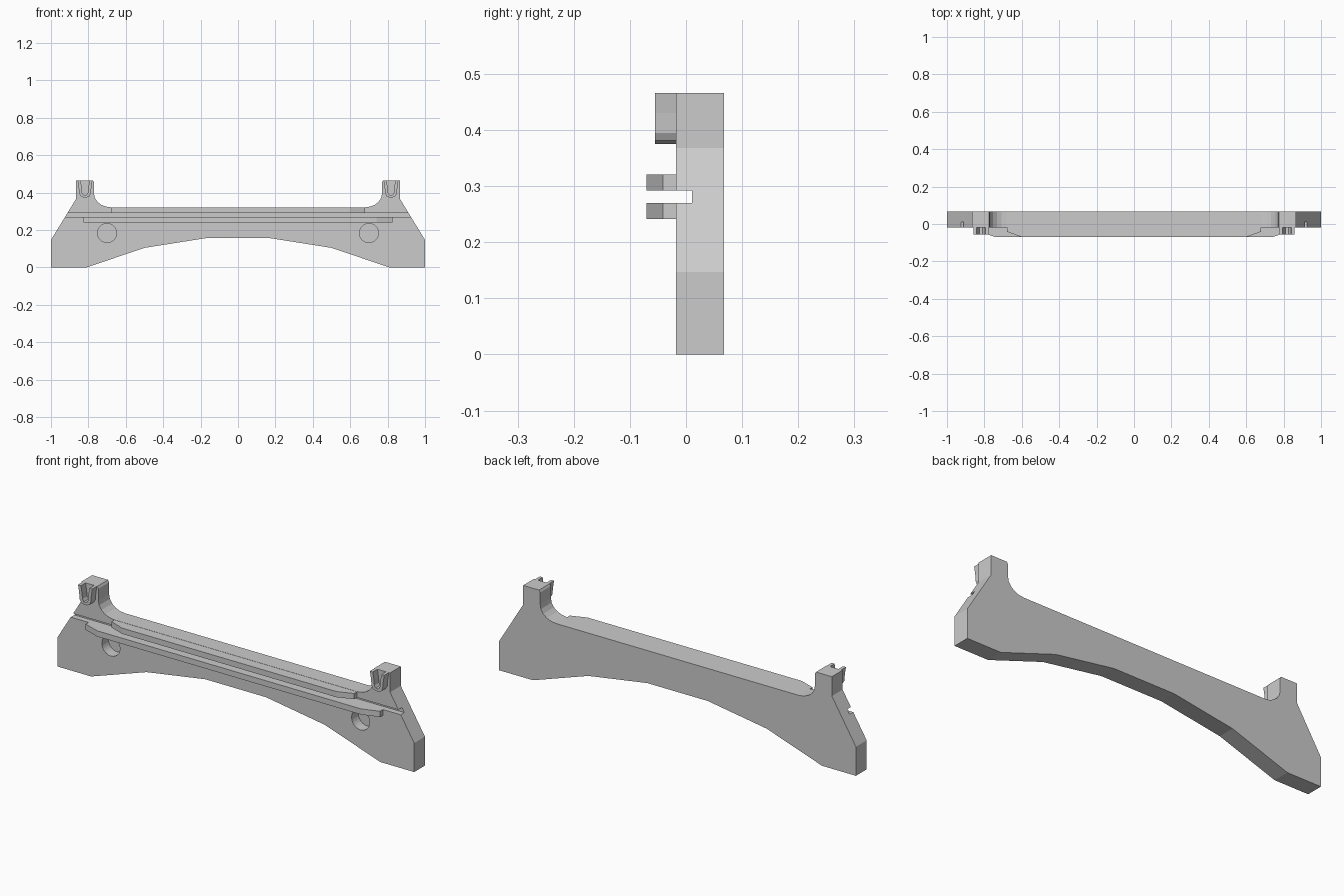
import bpy, bmesh, math

if "Cube" in bpy.data.objects:
    bpy.data.objects.remove(bpy.data.objects["Cube"])


def prism(name, pts, axis, lo, hi):
    """Extrude a closed 2D outline: axis 'y' uses (x, z) points, axis 'z' uses (x, y)."""
    bm = bmesh.new()
    verts = [bm.verts.new((a, lo, b) if axis == 'y' else (a, b, lo)) for a, b in pts]
    face = bm.faces.new(verts)
    ext = bmesh.ops.extrude_face_region(bm, geom=[face])
    move = (0, hi - lo, 0) if axis == 'y' else (0, 0, hi - lo)
    bmesh.ops.translate(bm, vec=move,
                        verts=[g for g in ext['geom'] if isinstance(g, bmesh.types.BMVert)])
    bmesh.ops.recalc_face_normals(bm, faces=bm.faces)
    mesh = bpy.data.meshes.new(name)
    bm.to_mesh(mesh)
    bm.free()
    obj = bpy.data.objects.new(name, mesh)
    bpy.context.collection.objects.link(obj)
    return obj


def mirrored(half):
    """Complete a right-half outline with its reflection in x."""
    return half + [(-a, b) for a, b in reversed(half)]


def cut(target, cutter):
    cutter.hide_render = True
    mod = target.modifiers.new("cut", 'BOOLEAN')
    mod.operation, mod.solver, mod.object = 'DIFFERENCE', 'EXACT', cutter
    bpy.context.view_layer.objects.active = target
    bpy.ops.object.modifier_apply(modifier=mod.name)
    bpy.data.objects.remove(cutter)


FRONT, BACK = -0.018, 0.068

# Arched body with a raised post at each end
fillet = [(0.68 + 0.09 * math.sin(t), 0.395 - 0.073 * math.cos(t))
          for t in (math.radians(18 * i) for i in range(5, -1, -1))]
half = [(0.17, 0.157), (0.5, 0.105), (0.81, 0), (1, 0), (1, 0.147),
        (0.865, 0.368), (0.865, 0.466), (0.776, 0.466), (0.77, 0.455)] + fillet
body = prism("body", mirrored(half), 'y', FRONT, BACK)

# Full-length slot and two blind round holes
cut(body, prism("slot_cutter", [(-1.1, -0.1), (1.1, -0.1), (1.1, 0.011), (-1.1, 0.011)],
                'z', 0.27, 0.292))
for side in (-1, 1):
    ring = [(side * 0.7 + 0.051 * math.cos(i * math.tau / 24),
             0.184 + 0.051 * math.sin(i * math.tau / 24)) for i in range(24)]
    cut(body, prism("hole_cutter", ring, 'y', -0.1, 0.035))

# Rails above and below the slot, with tapered ends
for name, end, taper, z0, z1 in (("upper_rail", 0.68, 0.6, 0.292, 0.321),
                                 ("lower_rail", 0.825, 0.74, 0.241, 0.27)):
    prism(name, mirrored([(taper, -0.07), (end, -0.041), (end, FRONT)]), 'z', z0, z1)

# U-shaped open clip on the front of each post
outer = [(0.04, 0.466), (0.034, 0.43), (0.031, 0.395), (0.023, 0.381), (0.01, 0.375)]
inner = [(0.008, 0.388), (0.015, 0.4), (0.018, 0.43), (0.024, 0.466)]
for side, label in ((-1, "left"), (1, "right")):
    outline = outer + [(-a, b) for a, b in reversed(outer)]
    outline += [(-a, b) for a, b in reversed(inner)] + inner
    clip = prism(label + "_clip", outline, 'y', -0.055, FRONT)
    clip.location.x = side * 0.818
